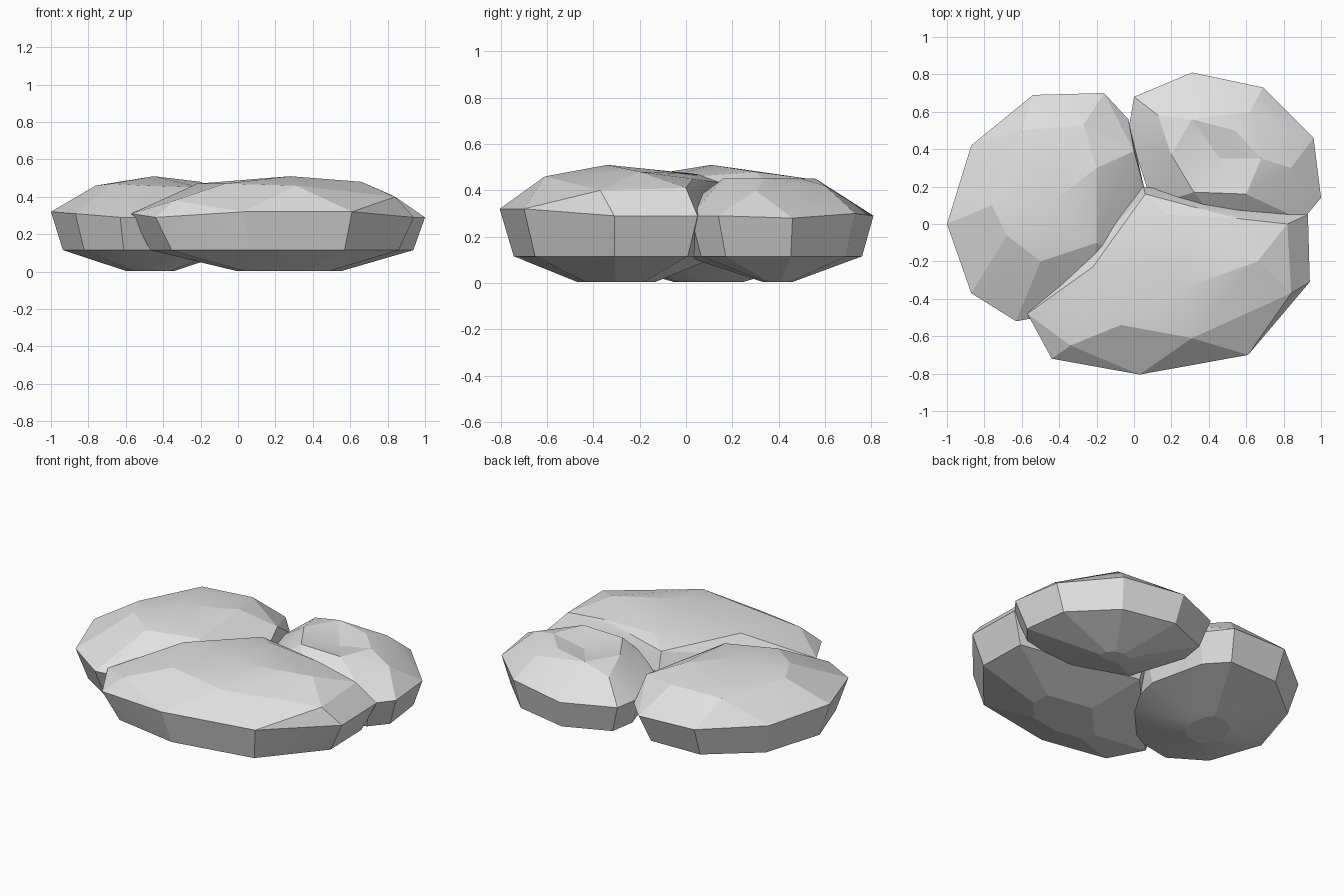
import bpy, bmesh, math
from mathutils import Vector

cube = bpy.data.objects.get("Cube")
if cube:
    bpy.data.objects.remove(cube, do_unlink=True)

# One plain stone colour
stone = bpy.data.materials.new("stone_grey")
stone.use_nodes = True
colour = (0.75, 0.75, 0.75, 1)
stone.diffuse_color = colour
bsdf = next(n for n in stone.node_tree.nodes if n.type == 'BSDF_PRINCIPLED')
bsdf.inputs["Base Color"].default_value = colour
bsdf.inputs["Roughness"].default_value = 0.9


def make_rock(name, centre, girth, crown, base_scale, dimple=None):
    """Faceted boulder: girth outline, tucked lower rings and a crown of points."""
    middle = Vector(centre)
    points = [Vector(p) for p in girth + crown]
    # Lower ring and small resting face follow the girth outline
    for scale, height in ((0.88, 0.115), (base_scale, 0.003)):
        for p in girth:
            ring = middle + (Vector(p[:2]) - middle) * scale
            points.append(Vector((ring.x, ring.y, height)))
    bm = bmesh.new()
    for p in points:
        bm.verts.new(p)
    bmesh.ops.convex_hull(bm, input=bm.verts)
    loose = [v for v in bm.verts if not v.link_faces]
    bmesh.ops.delete(bm, geom=loose, context='VERTS')
    bmesh.ops.dissolve_limit(bm, angle_limit=math.radians(2),
                             verts=bm.verts, edges=bm.edges)
    # Optional shallow hollow in the flat crown
    if dimple:
        top = max(bm.faces, key=lambda f: f.calc_center_median().z)
        hub = bmesh.ops.poke(bm, faces=[top])["verts"][0]
        hub.co = dimple
    bmesh.ops.recalc_face_normals(bm, faces=bm.faces)
    mesh = bpy.data.meshes.new(name)
    bm.to_mesh(mesh)
    bm.free()
    mesh.materials.append(stone)
    rock = bpy.data.objects.new(name, mesh)
    bpy.context.collection.objects.link(rock)
    bpy.ops.object.select_all(action='DESELECT')
    rock.select_set(True)
    bpy.context.view_layer.objects.active = rock
    bpy.ops.object.shade_smooth_by_angle(angle=math.radians(12))


# Left boulder
make_rock(
    "side_rock", (-0.47, 0.1),
    [(-1, 0, .32), (-.87, .42, .31), (-.54, .69, .3), (-.16, .7, .29),
     (-.03, .56, .28), (.06, .17, .3), (-.02, -.2, .3), (-.25, -.45, .28),
     (-.63, -.52, .29), (-.87, -.37, .31)],
    [(-.76, .1, .46), (-.6, .5, .44), (-.27, .53, .45), (0, .39, .39),
     (-.2, .3, .48), (-.45, .11, .51), (-.68, -.06, .47), (-.5, -.2, .46),
     (-.2, -.1, .45)],
    0.24)

# Front boulder, the widest
make_rock(
    "front_rock", (0.27, -0.3),
    [(-.57, -.48, .31), (-.44, -.72, .29), (.03, -.805, .32), (.61, -.7, .32),
     (.94, -.31, .29), (.93, .05, .29), (.5, .13, .3), (.05, .2, .32),
     (-.19, -.06, .33), (-.44, -.37, .32)],
    [(-.42, -.42, .37), (-.22, -.23, .47), (-.34, -.65, .38),
     (-.07, -.54, .47), (.31, -.61, .46), (.28, -.34, .51), (.66, -.2, .48),
     (.84, -.37, .4), (.82, 0, .41), (.55, .03, .45), (.18, .05, .47),
     (.06, .16, .43)],
    0.33)

# Back boulder with a hollowed crown
make_rock(
    "back_rock", (0.48, 0.4),
    [(-.03, .5, .29), (0, .68, .29), (.31, .81, .29), (.69, .73, .3),
     (.96, .46, .28), (1, .14, .29), (.9, .02, .29), (.5, -.06, .29),
     (.1, .1, .29)],
    [(.2, .37, .45), (.31, .56, .45), (.54, .5, .45), (.68, .35, .45),
     (.6, .16, .45), (.32, .17, .45), (.13, .58, .41), (.62, .6, .42),
     (.84, .3, .4)],
    0.14, dimple=(.46, .35, .41))
